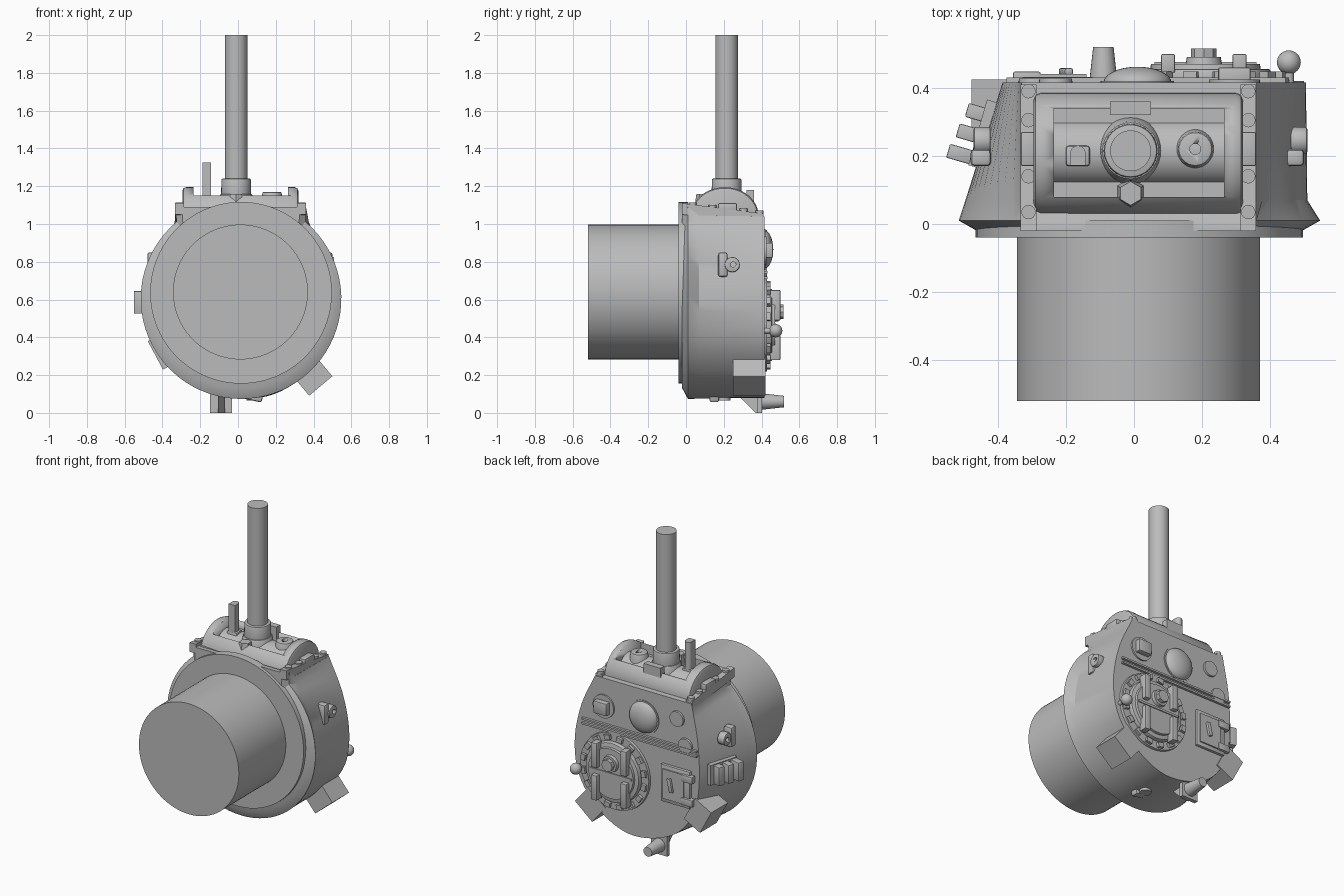
import bpy, bmesh, math
from mathutils import Vector, Matrix

cube = bpy.data.objects.get("Cube")
if cube:
    bpy.data.objects.remove(cube, do_unlink=True)

grey = bpy.data.materials.new("plain_grey")
grey.use_nodes = True
grey.diffuse_color = (0.5, 0.5, 0.5, 1)
grey.node_tree.nodes["Principled BSDF"].inputs["Base Color"].default_value = (0.5, 0.5, 0.5, 1)

AXES = {"X": Vector((1, 0, 0)), "Y": Vector((0, 1, 0)), "Z": Vector((0, 0, 1))}
ROOF = 0.415


def finish(name, bm, bevel=0, angle=30):
    """Turn a bmesh into a shaded object."""
    bmesh.ops.recalc_face_normals(bm, faces=bm.faces[:])
    mesh = bpy.data.meshes.new(name)
    bm.to_mesh(mesh)
    bm.free()
    mesh.materials.append(grey)
    ob = bpy.data.objects.new(name, mesh)
    bpy.context.collection.objects.link(ob)
    bpy.ops.object.select_all(action="DESELECT")
    ob.select_set(True)
    bpy.context.view_layer.objects.active = ob
    if bevel:
        mod = ob.modifiers.new("bevel", "BEVEL")
        mod.width, mod.segments, mod.limit_method = bevel, 2, "ANGLE"
        bpy.ops.object.modifier_apply(modifier="bevel")
    bpy.ops.object.shade_smooth_by_angle(angle=math.radians(angle))
    return ob


def box(name, center, size, tilt=0, axis="Y", bevel=0):
    bm = bmesh.new()
    m = Matrix.Translation(center) @ Matrix.Rotation(math.radians(tilt), 4, axis)
    bmesh.ops.create_cube(bm, size=1, matrix=m @ Matrix.Diagonal((*size, 1)))
    return finish(name, bm, bevel)


def rod(name, base, axis, r1, r2, length, sides=32, bevel=0):
    """Cylinder or cone that starts at base and runs along an axis."""
    d = AXES[axis]
    m = Matrix.Translation(Vector(base) + d * length / 2) @ d.to_track_quat("Z", "Y").to_matrix().to_4x4()
    bm = bmesh.new()
    bmesh.ops.create_cone(bm, cap_ends=True, segments=sides, radius1=r1, radius2=r2, depth=length, matrix=m)
    return finish(name, bm, bevel)


def ball(name, center, size):
    bm = bmesh.new()
    bmesh.ops.create_uvsphere(bm, u_segments=32, v_segments=16, radius=1,
                              matrix=Matrix.Translation(center) @ Matrix.Diagonal((*size, 1)))
    return finish(name, bm)


def prism(name, outline, axis, start, depth, bevel=0):
    """Extrude a 2D outline: (y, z) along X or (x, z) along Y."""
    bm = bmesh.new()
    place = (lambda a, b: (start, a, b)) if axis == "X" else (lambda a, b: (a, start, b))
    face = bm.faces.new([bm.verts.new(place(a, b)) for a, b in outline])
    ext = bmesh.ops.extrude_face_region(bm, geom=[face])
    bmesh.ops.translate(bm, vec=AXES[axis] * depth,
                        verts=[v for v in ext["geom"] if isinstance(v, bmesh.types.BMVert)])
    return finish(name, bm, bevel)


def cut(ob, cutter):
    cutter.hide_render = True
    mod = ob.modifiers.new("cut", "BOOLEAN")
    mod.object, mod.operation = cutter, "DIFFERENCE"
    bpy.context.view_layer.objects.active = ob
    bpy.ops.object.modifier_apply(modifier="cut")
    bpy.data.objects.remove(cutter, do_unlink=True)


def spline(points, count):
    """Smooth open curve through the points, evenly sampled per span."""
    p = [Vector(q) for q in points]
    p = [p[0] * 2 - p[1]] + p + [p[-1] * 2 - p[-2]]
    out = []
    for i in range(count):
        t = i / (count - 1) * (len(p) - 3)
        k = min(int(t), len(p) - 4)
        t -= k
        a, b, c, d = p[k:k + 4]
        out.append(0.5 * (2 * b + (c - a) * t + (2 * a - 5 * b + 4 * c - d) * t * t
                          + (3 * b - a - 3 * c + d) * t ** 3))
    return out


# Turret shell: lofted from the round base to the roof outline
N = 61
angles = [math.radians(50 - 280 * i / (N - 3)) for i in range(N - 2)]
base = [Vector((0.36, 1.09))] + [Vector((0.016 + 0.531 * math.cos(a), 0.605 + 0.531 * math.sin(a)))
                                 for a in angles] + [Vector((-0.33, 1.09))]
roof = spline([(0.36, 1.04), (0.46, 0.82), (0.505, 0.58), (0.47, 0.36), (0.33, 0.18), (0.14, 0.085),
               (-0.06, 0.1), (-0.24, 0.19), (-0.35, 0.35), (-0.385, 0.55), (-0.375, 0.8), (-0.33, 1.04)], N)
hub = Vector((0.016, 0.636))
lip = [hub + (b - hub) * 0.9 for b in base]
lip[0].y = lip[-1].y = 1.09
mid = [b.lerp(r, 0.9 if b.x > 0.2 else 0.15 if b.x < 0 else 0.15 + 3.75 * b.x) for b, r in zip(base, roof)]
bm = bmesh.new()
rings = [[bm.verts.new((q.x, y, q.y)) for q in ring]
         for y, ring in ((-0.02, lip), (0.01, base), (0.07, mid), (ROOF, roof))]
for lower, upper in zip(rings, rings[1:]):
    for i in range(N):
        j = (i + 1) % N
        bm.faces.new((lower[i], lower[j], upper[j], upper[i]))
bm.faces.new(rings[0])
bm.faces.new(rings[-1])
finish("turret_shell", bm)

# Turret ring and basket
rod("turret_ring", (0.016, -0.04, 0.636), "Y", 0.481, 0.481, 0.05, 96)
rod("turret_basket", (0.013, -0.52, 0.64), "Y", 0.357, 0.357, 0.5, 96)

# Gun housing: half drum with an open window
drum = [(0.205 + 0.18 * math.cos(math.pi * i / 20), 1.04 + 0.155 * math.sin(math.pi * i / 20)) for i in range(21)]
housing = prism("gun_housing", [(0.385, 1.0)] + drum + [(0.025, 1.0)], "X", -0.295, 0.615, 0.02)
cut(housing, box("window_cutter", (0.015, 0.21, 1.2), (0.5, 0.26, 0.22)))
rod("gun_rotor", (-0.235, 0.21, 1.04), "X", 0.1, 0.1, 0.5)
rod("rotor_boss", (-0.01, 0.215, 1.05), "Z", 0.105, 0.085, 0.11, bevel=0.01)
rod("gun_collar", (-0.01, 0.215, 1.1), "Z", 0.08, 0.078, 0.14, bevel=0.006)
rod("gun_barrel", (-0.01, 0.215, 1.1), "Z", 0.06, 0.06, 0.9, 48)
box("rotor_stop", (-0.01, 0.34, 1.13), (0.12, 0.04, 0.1))
rod("lower_rotor_stop", (-0.01, 0.09, 1.05), "Z", 0.05, 0.035, 0.11, 6)
box("coaxial_gun", (-0.165, 0.19, 1.21), (0.045, 0.035, 0.23))
rod("coaxial_gun_round", (-0.165, 0.208, 1.095), "Z", 0.0225, 0.0225, 0.23, 20)
box("coaxial_mount", (-0.165, 0.2, 1.1), (0.07, 0.06, 0.1), bevel=0.008)
sight = rod("sight_boss", (0.18, 0.22, 1.06), "Z", 0.065, 0.05, 0.11, bevel=0.008)
cut(sight, rod("sight_cutter", (0.18, 0.22, 1.12), "Z", 0.016, 0.016, 0.1, 16))

# Bolted flanges beside the housing
for side, x in (("right", -0.31), ("left", 0.336)):
    prism(side + "_flange", [(-0.02, 1.05), (-0.02, 1.11), (0.41, 1.055), (0.41, 1.0)], "X", x - 0.023, 0.046)
    box(side + "_trunnion", (x, 0.22, 1.085), (0.046, 0.1, 0.05), bevel=0.006)
    for y in (0.035, 0.14, 0.305, 0.39):
        rod(side + "_flange_bolt", (x, y, 1.03), "Z", 0.021, 0.021, 0.088 - 0.12 * y, 16)

# Commander cupola with vision blocks and split hatch
cx, cz = 0.21, 0.465
rod("cupola_base", (cx, 0.4, cz), "Y", 0.25, 0.245, 0.03, 64)
rod("cupola_ring", (cx, 0.42, cz), "Y", 0.195, 0.19, 0.035, 64, 0.005)
rod("cupola_hatch", (cx, 0.44, cz), "Y", 0.165, 0.16, 0.03, 48)
for i in range(16):
    a = 360 / 16 * (i + 0.5)
    r = math.radians(a)
    box("vision_block", (cx + 0.22 * math.cos(r), 0.435, cz - 0.22 * math.sin(r)), (0.03, 0.026, 0.04), a)
for x in (cx - 0.11, cx + 0.1):
    for z in (cz - 0.105, cz + 0.105):
        box("hatch_bar", (x, 0.472, z), (0.04, 0.055, 0.16), bevel=0.004)
box("hatch_seam", (cx, 0.47, cz), (0.3, 0.012, 0.014))
rod("hatch_periscope", (cx - 0.005, 0.46, 0.535), "Y", 0.055, 0.05, 0.03, 24)
rod("periscope_cap", (cx - 0.005, 0.48, 0.535), "Y", 0.038, 0.038, 0.036, 8)
rod("spotlight_stem", (0.455, 0.4, 0.435), "Y", 0.015, 0.015, 0.07, 16)
ball("spotlight", (0.455, 0.475, 0.435), (0.035, 0.035, 0.035))

# Loader hatch with handle and hinges
box("loader_hatch", (-0.225, 0.42, 0.485), (0.21, 0.025, 0.24), bevel=0.005)
box("loader_hatch_panel", (-0.215, 0.435, 0.485), (0.15, 0.012, 0.19))
box("loader_handle", (-0.2, 0.448, 0.49), (0.026, 0.02, 0.09), 12, bevel=0.006)
for z in (0.41, 0.56):
    box("loader_hinge", (-0.315, 0.43, z), (0.08, 0.035, 0.045), bevel=0.004)

# Roof fittings
ball("ventilator_dome", (0.01, ROOF, 0.865), (0.1, 0.047, 0.1))
rod("ventilator_rim", (0.01, 0.4, 0.865), "Y", 0.108, 0.108, 0.02, 48)
for x, z in ((-0.23, 0.92), (-0.29, 0.76)):
    rod("roof_cap", (x, 0.4, z), "Y", 0.05, 0.048, 0.028, 32)
rod("sight_base", (0.295, 0.4, 0.86), "Y", 0.075, 0.075, 0.025, 32)
box("sight_hood", (0.295, 0.435, 0.86), (0.095, 0.05, 0.08), bevel=0.006)
for z in (0.715, 0.745):
    box("roof_rail", (0.035, 0.42, z), (0.82, 0.022, 0.012))

# Lifting eyes on both cheeks and one under the rear
for side, x in (("right", -0.455), ("left", 0.475)):
    s = 1 if x > 0 else -1
    box(side + "_eye_foot", (x - s * 0.005, 0.195, 0.785), (0.06, 0.05, 0.13), bevel=0.012)
    eye = rod(side + "_lifting_eye", (x - 0.016, 0.245, 0.785), "X", 0.04, 0.04, 0.05, 24, 0.006)
    cut(eye, rod("eye_cutter", (x - 0.1, 0.25, 0.785), "X", 0.014, 0.014, 0.2, 16))
box("rear_eye_foot", (0.08, 0.15, 0.085), (0.1, 0.05, 0.04), 12, bevel=0.01)
rod("rear_lifting_eye", (0.08, 0.2, 0.065), "Z", 0.035, 0.035, 0.03, 20)

# Stowage boxes on the rear corners
box("left_stowage_box", (0.39, 0.335, 0.2), (0.16, 0.17, 0.15), -40)
box("right_stowage_box", (-0.38, 0.34, 0.335), (0.17, 0.17, 0.13), 62)

# Discharger rack on the right cheek
box("rack_plate", (-0.445, 0.265, 0.585), (0.03, 0.2, 0.13), -16, "Z")
for x, y in ((-0.455, 0.325), (-0.482, 0.265), (-0.51, 0.205)):
    box("rack_block", (x, y, 0.585), (0.075, 0.042, 0.12), -16, "Z", 0.004)

# Antenna bracket and socket at the rear
prism("antenna_bracket", [(0.24, 0.13), (0.37, 0.0), (0.4, 0.0), (0.4, 0.15), (0.3, 0.2)], "X", -0.105, 0.035)
box("antenna_plate", (-0.09, 0.39, 0.07), (0.115, 0.025, 0.14))
rod("antenna_socket", (-0.09, 0.395, 0.06), "Y", 0.044, 0.03, 0.125, 24)
